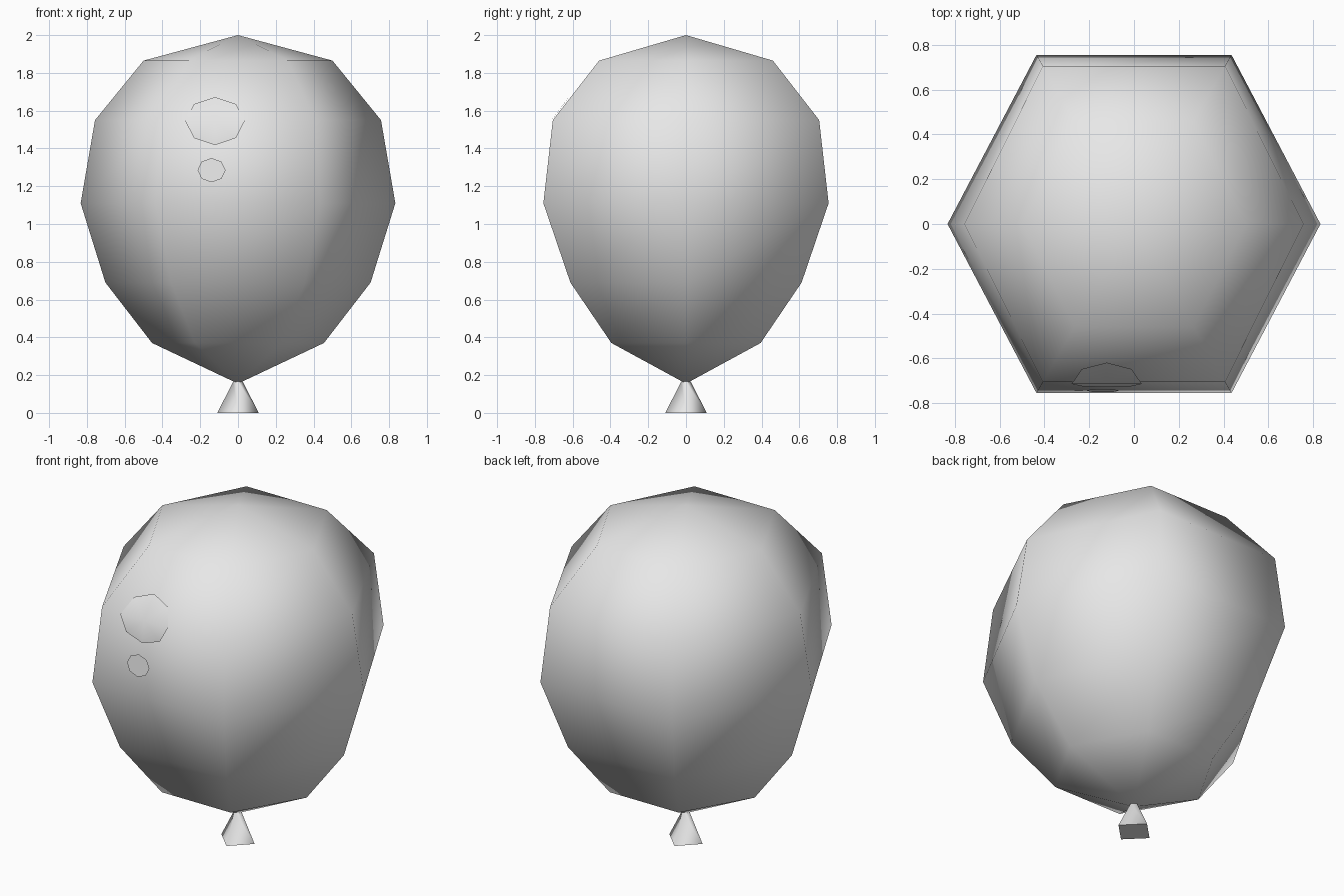
import bpy, bmesh, math

default = bpy.data.objects.get("Cube")
if default:
    bpy.data.objects.remove(default, do_unlink=True)

# One plain grey for everything
grey = bpy.data.materials.new("plain_grey")
grey.use_nodes = True
colour = (0.8, 0.8, 0.8, 1)
grey.diffuse_color = colour
grey.node_tree.nodes["Principled BSDF"].inputs["Base Color"].default_value = colour


def finish(name, bm, smooth=lambda f: True):
    bmesh.ops.recalc_face_normals(bm, faces=bm.faces[:])
    for f in bm.faces:
        f.smooth = smooth(f)
    mesh = bpy.data.meshes.new(name)
    bm.to_mesh(mesh)
    bm.free()
    mesh.materials.append(grey)
    obj = bpy.data.objects.new(name, mesh)
    bpy.context.collection.objects.link(obj)
    return obj


# Envelope profile: height, side tip in x, flat front in y
BOTTOM, TOP = 0.155, 2.0
PROFILE = [(0.37, 0.455, 0.395), (0.69, 0.702, 0.612), (1.11, 0.833, 0.755),
           (1.55, 0.757, 0.705), (1.865, 0.5, 0.46)]


# Balloon body: hexagonal rings closed by a point at each end
bm = bmesh.new()
rings = []
for z, tip, flat in PROFILE:
    half = flat / math.sqrt(3)
    outline = [(tip, 0), (half, flat), (-half, flat),
               (-tip, 0), (-half, -flat), (half, -flat)]
    rings.append([bm.verts.new((x, y, z)) for x, y in outline])
low, high = bm.verts.new((0, 0, BOTTOM)), bm.verts.new((0, 0, TOP))
for i in range(6):
    j = (i + 1) % 6
    for a, b in zip(rings, rings[1:]):
        bm.faces.new((a[i], a[j], b[j], b[i]))
    bm.faces.new((low, rings[0][j], rings[0][i]))
    bm.faces.new((high, rings[-1][i], rings[-1][j]))
finish("balloon_body", bm)

# Flared knot: four-sided cone with corners on the axes
bm = bmesh.new()
bmesh.ops.create_cone(bm, cap_ends=True, segments=4, radius1=0.11,
                      radius2=0.025, depth=0.165)
bmesh.ops.translate(bm, verts=bm.verts[:], vec=(0, 0, 0.0825))
caps = [f for f in bm.faces if abs(f.normal.z) > 0.9]
for f in caps:
    for e in f.edges:
        e.smooth = False
finish("knot", bm, lambda f: abs(f.normal.z) < 0.9)


def front_depth(z):
    for (z0, _, y0), (z1, _, y1) in zip(PROFILE, PROFILE[1:]):
        if z0 <= z <= z1:
            return -(y0 + (y1 - y0) * (z - z0) / (z1 - z0))
    return -PROFILE[-1][2]


# Shine patches: eight-sided fans draped just off the front face
def shine(name, cx, cz, rx, rz):
    bm = bmesh.new()

    def point(x, z):
        return bm.verts.new((x, front_depth(z) - 0.009, z))

    centre = point(cx, cz)
    rim = [point(cx + rx * math.cos(i * math.pi / 4),
                 cz + rz * math.sin(i * math.pi / 4)) for i in range(8)]
    for i in range(8):
        bm.faces.new((centre, rim[i], rim[(i + 1) % 8]))
    # Face the patch outward
    obj = finish(name, bm)
    if obj.data.polygons[0].normal.y > 0:
        obj.data.flip_normals()


shine("large_shine", -0.122, 1.545, 0.157, 0.127)
shine("small_shine", -0.14, 1.285, 0.074, 0.064)
